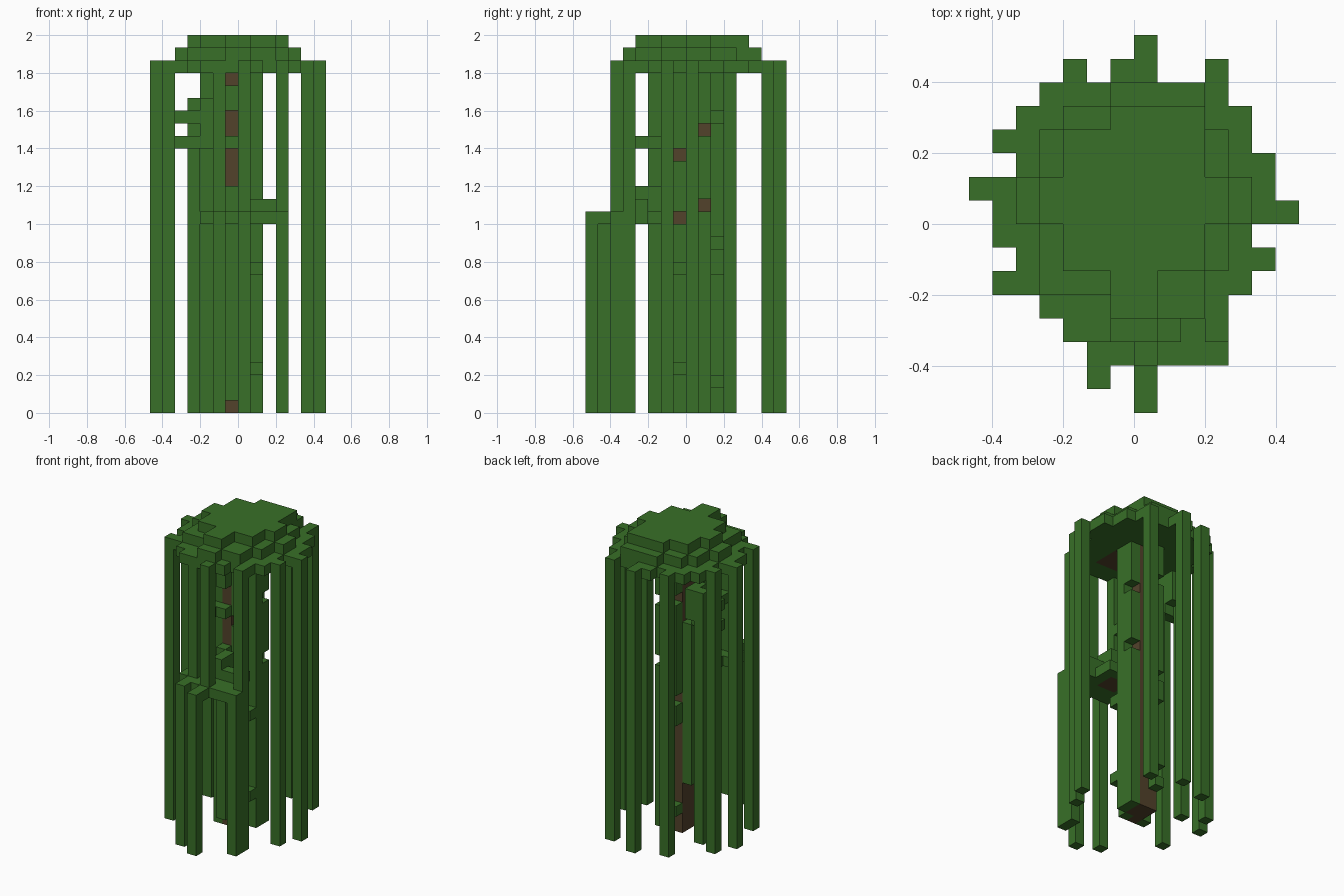
import bpy
import bmesh
from mathutils import Vector

UNIT = 1 / 15          # edge length of one block
CROWN = 27             # level of the lowest crown layer
LOWER = 15             # level of the small lower canopy

if "Cube" in bpy.data.objects:
    bpy.data.objects.remove(bpy.data.objects["Cube"])


def make_material(name, rgb):
    mat = bpy.data.materials.new(name)
    mat.use_nodes = True
    colour = (*rgb, 1.0)
    mat.diffuse_color = colour
    mat.node_tree.nodes["Principled BSDF"].inputs["Base Color"].default_value = colour
    return mat


leaf_green = make_material("leaf green", (0.04, 0.16, 0.021))
bark_brown = make_material("bark brown", (0.085, 0.054, 0.024))

parts = {}      # part name -> (material, set of block cells)
occupied = set()


def add(name, mat, cells):
    """Add block cells to a part, skipping cells already taken."""
    fresh = set(cells) - occupied
    occupied.update(fresh)
    parts.setdefault(name, (mat, set()))[1].update(fresh)


def box(x0, x1, y0, y1, z0, z1):
    """All cells of an inclusive block range."""
    return {(x, y, z) for x in range(x0, x1 + 1)
            for y in range(y0, y1 + 1) for z in range(z0, z1 + 1)}


def column(x, y, z0=0, z1=CROWN - 1, gaps=()):
    return {(x, y, z) for z in range(z0, z1 + 1) if z not in gaps}


def layer(z, top_row, spans):
    """One flat layer, given as x spans row by row from back to front."""
    return {(x, top_row - i, z) for i, (a, b) in enumerate(spans)
            for x in range(a, b + 1)}


# Trunk, with a bark core showing under the crown
add("trunk", bark_brown, box(-1, -1, -1, 1, 0, CROWN) | box(0, 0, 0, 1, 0, CROWN))
add("trunk", bark_brown, box(-2, 1, -3, -1, CROWN, CROWN))
add("lower_bough", bark_brown, box(-1, 0, -4, -3, LOWER, LOWER))

# Climbing leaves on the trunk, with gaps that show bark
climbers = "climbing_leaves"
add(climbers, leaf_green, column(0, -1, gaps=(LOWER, 20)))
add(climbers, leaf_green, column(1, 0))
add(climbers, leaf_green, column(1, 1, gaps=(16, 22)))
add(climbers, leaf_green, column(-1, -2, z0=1, gaps=(18, 19, 20, 22, 23, 26)))
add(climbers, leaf_green, column(-2, -1))
add(climbers, leaf_green, column(-2, 1, z0=5, z1=20))
add(climbers, leaf_green, column(-1, 2, z0=11, gaps=(13, 23)))
add(climbers, leaf_green, [(1, -1, 3), (1, -1, 11), (-1, 2, 2), (-2, 0, 9)])

# Crown, three stepped layers
add("crown_top", leaf_green, layer(CROWN + 2, 4, [
    (-1, 2), (-3, 2), (-3, 2), (-4, 3), (-4, 3), (-3, 2), (-3, 2), (-1, 0), (-1, 0)]))
add("crown_middle", leaf_green, layer(CROWN + 1, 5, [
    (-1, 2), (-3, 2), (-4, 3), (-4, 3), (-5, 4), (-5, 4),
    (-4, 3), (-4, 3), (-4, 2), (-1, 2), (-1, 0)]))
add("crown_rim", leaf_green, layer(CROWN, 6, [
    (-1, 0), (-4, 3), (-5, 4), (-6, 4), (-5, 5), (-7, 5), (-6, 6),
    (-6, 4), (-5, 5), (-6, 4), (-4, 3), (-3, 1), (0, 0)]))

# Small lower canopy at the front
add("lower_canopy", leaf_green, layer(LOWER, -2, [
    (-2, 1), (-2, 1), (-3, 2), (-3, 3), (-2, 3), (0, 0)]))
add("lower_canopy", leaf_green, box(0, 0, -4, -3, LOWER, LOWER + 2))
add("lower_canopy", leaf_green, box(1, 2, -4, -4, LOWER, LOWER + 1))

# Long hanging strands from the crown to the ground
for x, y in [(0, 7), (-3, 6), (3, 6), (-7, 1), (-6, 3), (-6, -3),
             (6, 0), (5, -2), (3, -5)]:
    add("hanging_strands", leaf_green, column(x, y, z1=CROWN))

# Strands between crown and lower canopy, and those hanging below it
for x, y in [(0, -6), (-2, -5)]:
    add("upper_front_strands", leaf_green, column(x, y, z0=LOWER, z1=CROWN))
for x, y in [(0, -8), (-2, -7), (3, -6)]:
    add("front_strands", leaf_green, column(x, y, z1=LOWER))

# Side branch with its own strand
add("side_branch", leaf_green, column(-4, 2, z1=24))
add("side_branch", leaf_green, box(-5, -3, 1, 1, 21, 21))
add("side_branch", leaf_green, box(-5, -4, 1, 1, 23, 23))
add("side_branch", leaf_green, box(-3, -3, 1, 2, 22, 24))
add("side_branch", leaf_green, box(-2, -2, -4, -2, 21, 21))


def build(name, mat, cells):
    """Make the outer skin of a part and merge its flat faces."""
    bm = bmesh.new()
    for cell in cells:
        centre = Vector(cell) + Vector((0.5, 0.5, 0.5))
        for axis in range(3):
            for sign in (-1, 1):
                step = Vector((0, 0, 0))
                step[axis] = sign
                if tuple(int(c) for c in Vector(cell) + step) in occupied:
                    continue
                u, v = Vector((0, 0, 0)), Vector((0, 0, 0))
                u[(axis + 1) % 3] = 0.5
                v[(axis + 2) % 3] = 0.5 * sign
                mid = centre + step * 0.5
                bm.faces.new([bm.verts.new(p * UNIT) for p in
                              (mid - u - v, mid + u - v, mid + u + v, mid - u + v)])
    bmesh.ops.remove_doubles(bm, verts=bm.verts[:], dist=UNIT / 100)
    bmesh.ops.dissolve_limit(bm, angle_limit=0.01, verts=bm.verts[:], edges=bm.edges[:])
    mesh = bpy.data.meshes.new(name)
    bm.to_mesh(mesh)
    bm.free()
    mesh.materials.append(mat)
    bpy.context.collection.objects.link(bpy.data.objects.new(name, mesh))


for part, (material, cells) in parts.items():
    build(part, material, cells)
